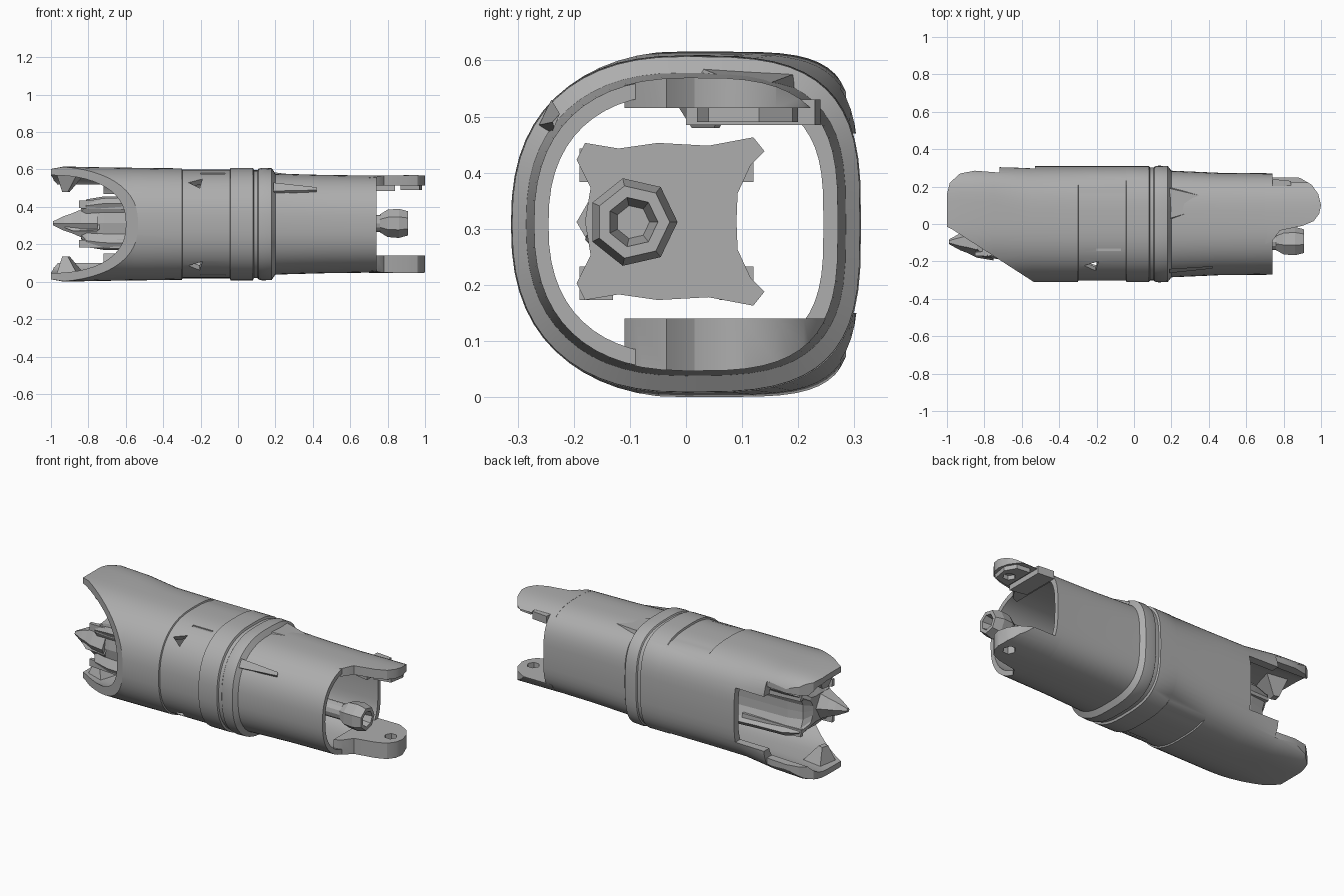
import bpy, bmesh, math
from mathutils import Vector, Matrix

cube = bpy.data.objects.get("Cube")
if cube:
    bpy.data.objects.remove(cube, do_unlink=True)

metal = bpy.data.materials.new("plain_grey")
metal.use_nodes = True
grey = (0.42, 0.42, 0.42, 1)
metal.diffuse_color = grey
metal.node_tree.nodes["Principled BSDF"].inputs["Base Color"].default_value = grey

MID = 0.308      # height of the tube axis
SIDES = 56


def make(name, verts, faces, helper=False):
    bm = bmesh.new()
    vs = [bm.verts.new(v) for v in verts]
    for f in faces:
        bm.faces.new([vs[i] for i in f])
    bmesh.ops.recalc_face_normals(bm, faces=bm.faces)
    mesh = bpy.data.meshes.new(name)
    bm.to_mesh(mesh)
    bm.free()
    mesh.materials.append(metal)
    obj = bpy.data.objects.new(name, mesh)
    bpy.context.collection.objects.link(obj)
    obj.hide_render = helper
    return obj


def loft(name, rings, closed=False, helper=False):
    """Skin a row of rings; closed joins the last ring to the first."""
    n, count = len(rings[0]), len(rings)
    faces = []
    for r in range(count if closed else count - 1):
        a, b = r * n, (r + 1) % count * n
        faces += [(a + i, a + (i + 1) % n, b + (i + 1) % n, b + i) for i in range(n)]
    if not closed:
        faces += [tuple(range(n)), tuple(range((count - 1) * n, count * n))]
    return make(name, [p for ring in rings for p in ring], faces, helper)


def section(x, hy, hz, front=2.4, back=3.2, dent=0):
    """Rounded square, rounder at the front; dent sinks all but the back."""
    ring = []
    for i in range(SIDES):
        a = math.tau * i / SIDES
        c, s = math.cos(a), math.sin(a)
        e = back if c > 0 else front
        y = hy * math.copysign(abs(c) ** (2 / e), c)
        z = hz * math.copysign(abs(s) ** (2 / e), s)
        k = 1 - dent if y < 0.19 else 1
        ring.append((x, y * k, MID + z * k))
    return ring


def prism(name, outline, low, high, helper=False):
    return loft(name, [[(x, y, z) for x, y in outline] for z in (low, high)], helper=helper)


def box(name, x, y, z, helper=False):
    return prism(name, [(x[0], y[0]), (x[1], y[0]), (x[1], y[1]), (x[0], y[1])], *z, helper)


def boolean(obj, cutter, mode="DIFFERENCE"):
    mod = obj.modifiers.new("cut", "BOOLEAN")
    mod.operation, mod.solver, mod.object = mode, "EXACT", cutter
    bpy.context.view_layer.objects.active = obj
    bpy.ops.object.modifier_apply(modifier=mod.name)
    bpy.data.objects.remove(cutter, do_unlink=True)


def smooth(obj, angle=28):
    bpy.ops.object.select_all(action="DESELECT")
    obj.select_set(True)
    bpy.context.view_layer.objects.active = obj
    bpy.ops.object.shade_smooth_by_angle(angle=math.radians(angle))


# Tube shell: wide sleeve, sunken panel, two collars and a narrower end
outer = [
    section(-1, .30, .295, back=5), section(-.93, .305, .308, back=5),
    section(-.75, .308, .304, back=4.5), section(-.55, .311, .301),
    section(-.30, .311, .298), section(-.297, .311, .298, dent=.025),
    section(-.043, .311, .298, dent=.025), section(-.04, .311, .301),
    section(.08, .311, .301), section(.085, .302, .289),
    section(.105, .302, .289), section(.11, .308, .296),
    section(.13, .312, .301), section(.18, .310, .299),
    section(.20, .285, .270), section(.45, .274, .263), section(.74, .271, .259)]
inner = [section(.74, .245, .232), section(.20, .248, .235), section(.17, .27, .262),
         section(-.55, .27, .262), section(-1, .26, .262, back=5)]
shell = loft("tube_shell", outer + inner, closed=True)

# Slanted front mouth and stepped back opening of the wide end
boolean(shell, prism("mouth_cutter", [(-1.2, .09), (-.97, -.03), (-.83, -.12), (-.52, -.32),
                                      (-.52, -.5), (-1.2, -.5)], -.1, .8, True))
boolean(shell, box("back_step_cutter", (-1.2, -.72), (.2, .5), (.10, .52), True))
boolean(shell, box("back_cutter", (-1.2, -.53), (.2, .5), (.15, .47), True))
boolean(shell, prism("jaw_tip_cutter", [(-1.2, .12), (-1, .16), (-.985, .22), (-.93, .27),
                                        (-.85, .285), (-.72, .275), (-.72, .5), (-1.2, .5)],
                     -.1, .8, True))

# Triangular holes and slits on the panel, above and below
for side in (1, -1):
    d = Vector((0, -.6, .8 * side))
    turn = d.to_track_quat("Z", "Y").to_matrix().to_4x4()
    place = Matrix.Translation((-.225, -.225, MID + .225 * side)) @ turn
    tri = [(.035, .03), (.02, -.04), (-.04, .0)]
    rings = [[place @ Vector((x, y, h)) for x, y in tri] for h in (-.1, .1)]
    boolean(shell, loft("hole_cutter", rings, helper=True))
    z = sorted((MID + side * .268, MID + side * .4))
    boolean(shell, box("slit_cutter", (-.2, -.07), (-.145, -.13), z, True))
smooth(shell)

# Two rounded lugs at the narrow end, each with a hexagonal hole
lug_outline = [(.70, -.11), (.74, -.09), (.78, -.035), (.90, -.01), (.96, .015), (.99, .055),
               (1, .10), (.985, .16), (.95, .21), (.89, .245), (.76, .28), (.70, .28)]
hexagon = [(.925 + .035 * math.cos(i * math.pi / 3), .10 + .035 * math.sin(i * math.pi / 3))
           for i in range(6)]
for name, low, high in (("lower_lug", 0, .14), ("upper_lug", .515, .7)):
    lug = prism(name, lug_outline, low, high)
    boolean(lug, loft("lug_limit", [section(.6, .272, .26), section(1.1, .272, .262)],
                      helper=True), "INTERSECT")
    boolean(lug, prism("lug_hole_cutter", hexagon, -.1, .53 if low else .8, True))
    smooth(lug)

# Thick pads under the upper lug
pad = prism("upper_lug_pad", [(.74, .02), (.84, .0), (.84, .23), (.74, .24)], .485, .53)
knob = prism("upper_lug_knob", [(.87, .02), (.97, .04), (.985, .13), (.95, .19), (.87, .2)],
             .49, .53)
boolean(knob, prism("knob_hole_cutter", hexagon, .4, .515, True))

# Teeth inside the jaws of the wide end
for name, tip, root in (("upper_tooth", .48, .575), ("lower_tooth", .135, .04)):
    loft(name, [[(-.97, -.01, root), (-.86, -.05, root), (-.82, .09, root), (-.95, .11, root)],
                [(-.94, .02, tip), (-.91, .01, tip), (-.90, .05, tip), (-.93, .06, tip)]])


# Inner core: cross-shaped block with concave sides, tapering to the wide end
half = [(.09, .0), (.092, .05), (.115, .10), (.14, .125), (.12, .15), (.04, .135),
        (-.05, .14), (-.12, .13), (-.18, .14), (-.195, .11), (-.17, .06), (-.18, .0)]
core_outline = half + [(y, -z) for y, z in reversed(half[1:-1])]


def core_ring(x, k):
    return [(x, -.07 + (y + .07) * k, MID + .005 + z * k) for y, z in core_outline]


loft("core_block", [core_ring(x, k) for x, k in
                    ((-.84, .55), (-.81, .85), (-.72, .95), (-.56, .97), (-.40, 1))])

# Four fins along the corners of the core
for row, s in (("upper", 1), ("lower", -1)):
    for side, y, x in (("front", -.16, -.85), ("back", .09, -.82)):
        z = MID + .105 * s
        loft(f"{row}_{side}_fin",
             [[(x, y - .01, z - .02), (x, y + .015, z - .02), (x, y + .01, z + .02),
               (x, y - .01, z + .02)],
              [(-.45, y - .03, z - .03), (-.45, y + .03, z - .03), (-.45, y + .03, z + .03),
               (-.45, y - .03, z + .03)]])


def turned(name, profile, sides):
    """Turn a profile of (x, radius) about the core rod axis."""
    return loft(name, [[(x, -.095 + r * math.cos(math.tau * i / sides),
                         .312 + r * math.sin(math.tau * i / sides)) for i in range(sides)]
                       for x, r in profile])


# Rod through the tube, pointed nose and hollow hexagonal plug
turned("core_rod", [(-.5, .05), (.82, .045)], 12)
turned("nose", [(-.99, .012), (-.93, .045), (-.89, .06), (-.84, .085), (-.75, .1)], 6)
turned("plug", [(.76, .05), (.80, .075), (.86, .08), (.91, .066), (.91, .045), (.83, .03)], 7)
loft("nose_barb", [[(-.93, -.13, .29), (-.88, -.16, .27), (-.86, -.12, .34)],
                   [(-.76, -.17, .27), (-.74, -.18, .28), (-.74, -.15, .36)]])

# Raised ridges behind the collar on the narrow end
loft("front_ridge", [[(.19, -.24, .47), (.19, -.262, .485), (.19, -.24, .53)],
                     [(.42, -.235, .48), (.42, -.238, .49), (.42, -.225, .505)]])
loft("top_ridge", [[(.19, .0, .55), (.19, .03, .585), (.19, .19, .575), (.19, .2, .53)],
                   [(.36, .07, .55), (.36, .08, .565), (.36, .15, .56), (.36, .16, .53)]])
